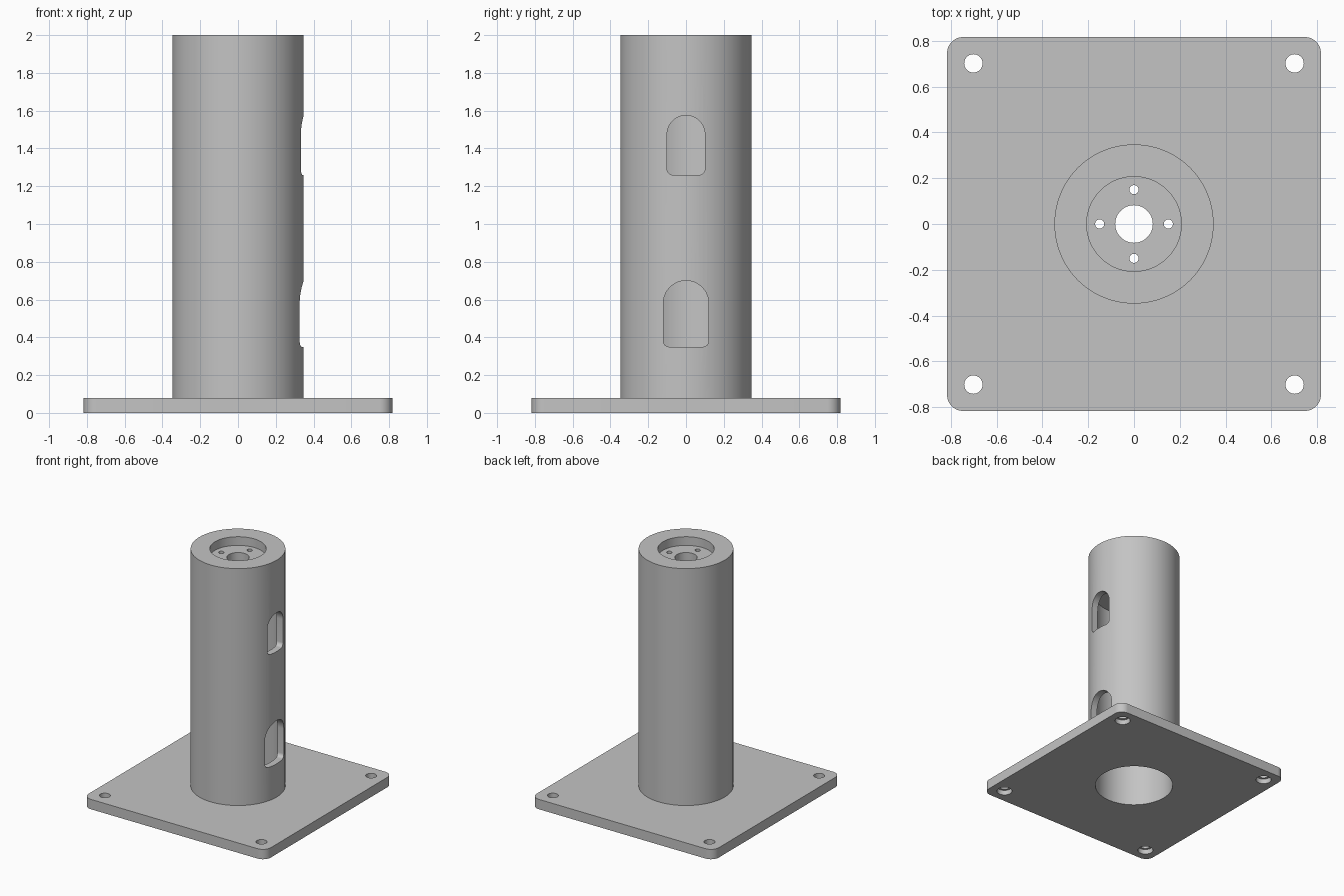
import bpy, bmesh
from math import sin, cos, pi, radians

if "Cube" in bpy.data.objects:
    bpy.data.objects.remove(bpy.data.objects["Cube"], do_unlink=True)

GREY = (0.55, 0.55, 0.55, 1)
grey = bpy.data.materials.new("plain grey")
grey.use_nodes = True
grey.diffuse_color = GREY
grey.node_tree.nodes["Principled BSDF"].inputs["Base Color"].default_value = GREY

SEGMENTS = 96


def make_object(name, bm):
    bmesh.ops.recalc_face_normals(bm, faces=bm.faces)
    mesh = bpy.data.meshes.new(name)
    bm.to_mesh(mesh)
    bm.free()
    obj = bpy.data.objects.new(name, mesh)
    bpy.context.collection.objects.link(obj)
    return obj


def arc(cx, cy, r, start, end, steps):
    """Points along an arc, angles in degrees."""
    angles = [radians(start + (end - start) * i / steps) for i in range(steps + 1)]
    return [(cx + r * cos(a), cy + r * sin(a)) for a in angles]


def prism(name, outline, place, offset):
    """Extrude a closed 2D outline, placed in space by a function."""
    bm = bmesh.new()
    face = bm.faces.new([bm.verts.new(place(u, v)) for u, v in outline])
    result = bmesh.ops.extrude_face_region(bm, geom=[face])
    moved = [g for g in result["geom"] if isinstance(g, bmesh.types.BMVert)]
    bmesh.ops.translate(bm, verts=moved, vec=offset)
    return make_object(name, bm)


def upright_cylinder(name, x, y, r, bottom, top, steps=SEGMENTS):
    circle = arc(x, y, r, 0, 360, steps)[:-1]
    return prism(name, circle, lambda u, v: (u, v, bottom), (0, 0, top - bottom))


def lathe(name, profile):
    """Turn a closed (radius, height) profile around the z axis."""
    bm = bmesh.new()
    rings = []
    for i in range(SEGMENTS):
        a = 2 * pi * i / SEGMENTS
        rings.append([bm.verts.new((r * cos(a), r * sin(a), z)) for r, z in profile])
    n = len(profile)
    for i in range(SEGMENTS):
        a, b = rings[i], rings[(i + 1) % SEGMENTS]
        for j in range(n):
            k = (j + 1) % n
            bm.faces.new((a[j], b[j], b[k], a[k]))
    return make_object(name, bm)


def cut(obj, cutters):
    """Subtract the cutters for good and remove them."""
    for cutter in cutters:
        cutter.hide_render = True
        mod = obj.modifiers.new("cut", "BOOLEAN")
        mod.operation = "DIFFERENCE"
        mod.solver = "EXACT"
        mod.object = cutter
    graph = bpy.context.evaluated_depsgraph_get()
    mesh = bpy.data.meshes.new_from_object(obj.evaluated_get(graph))
    obj.modifiers.clear()
    obj.data = mesh
    for cutter in cutters:
        bpy.data.objects.remove(cutter, do_unlink=True)


def finish(obj):
    obj.data.materials.clear()
    obj.data.materials.append(grey)
    bpy.ops.object.select_all(action="DESELECT")
    obj.select_set(True)
    bpy.context.view_layer.objects.active = obj
    bpy.ops.object.shade_smooth_by_angle(angle=radians(30))


def window_cutter(half, bottom, top, corner=0.03):
    """Arched window with small rounded lower corners, through the +x wall."""
    outline = arc(0, top - half, half, 0, 180, 32)
    outline += arc(-half + corner, bottom + corner, corner, 180, 270, 8)
    outline += arc(half - corner, bottom + corner, corner, 270, 360, 8)
    return prism("window_cutter", outline, lambda u, v: (0.1, u, v), (0.5, 0, 0))


# Base plate: rounded square with a bore and four counterbored screw holes
PLATE, CORNER, THICK, BORE = 0.817, 0.07, 0.08, 0.295
outline = []
for quarter, (sx, sy) in enumerate([(1, 1), (-1, 1), (-1, -1), (1, -1)]):
    c = PLATE - CORNER
    outline += arc(sx * c, sy * c, CORNER, 90 * quarter, 90 * quarter + 90, 12)
base_plate = prism("base_plate", outline, lambda u, v: (u, v, 0), (0, 0, THICK))

cutters = [upright_cylinder("bore_cutter", 0, 0, BORE, -0.1, 0.2)]
for x in (-0.702, 0.702):
    for y in (-0.702, 0.702):
        cutters.append(upright_cylinder("screw_cutter", x, y, 0.04, -0.1, 0.2, 40))
        cutters.append(upright_cylinder("counterbore_cutter", x, y, 0.058, -0.1, 0.04, 40))
cut(base_plate, cutters)
finish(base_plate)

# Column: hollow tube with a thick head, a top recess and a centre hole
column = lathe("column", [
    (BORE, THICK), (0.348, THICK), (0.348, 2), (0.207, 2),
    (0.207, 1.93), (0.082, 1.93), (0.082, 1.67), (BORE, 1.67),
])

# Four small holes in the recess floor and two arched windows
cutters = [window_cutter(0.12, 0.35, 0.70), window_cutter(0.1, 1.26, 1.575)]
for i in range(4):
    a = i * pi / 2
    cutters.append(upright_cylinder("pin_cutter", 0.15 * cos(a), 0.15 * sin(a), 0.02, 1.6, 2.1, 24))
cut(column, cutters)
finish(column)
